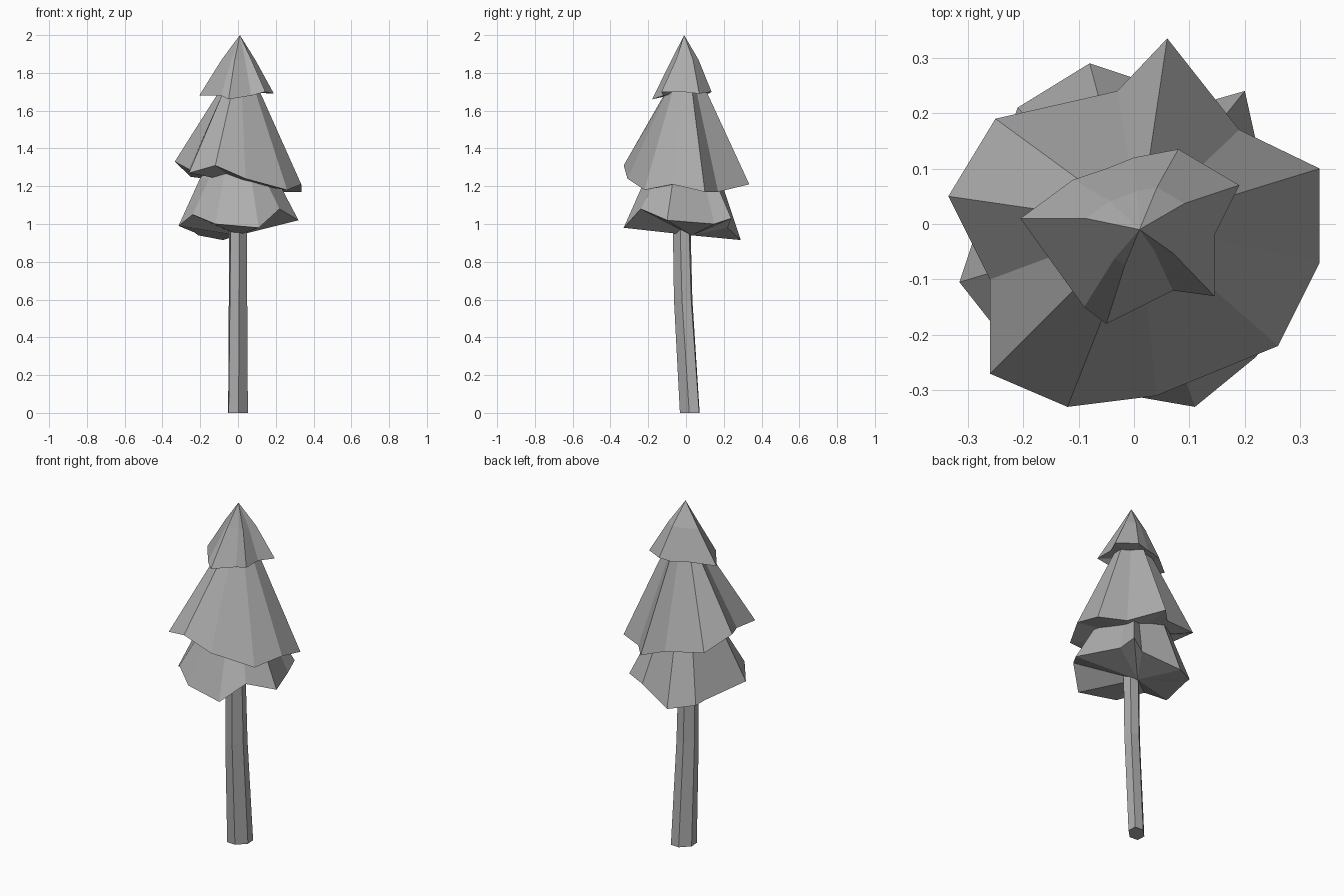
import bpy, bmesh
from math import cos, sin, pi
from mathutils import Vector, Matrix

old = bpy.data.objects.get("Cube")
if old:
    bpy.data.objects.remove(old, do_unlink=True)

grey = bpy.data.materials.new("plain grey")
grey.use_nodes = True
colour = (0.42, 0.42, 0.42, 1)
grey.diffuse_color = colour
grey.node_tree.nodes["Principled BSDF"].inputs["Base Color"].default_value = colour


def finish(name, bm):
    """Turn a bmesh into a flat shaded object."""
    bmesh.ops.recalc_face_normals(bm, faces=bm.faces)
    mesh = bpy.data.meshes.new(name)
    bm.to_mesh(mesh)
    bm.free()
    mesh.materials.append(grey)
    bpy.context.collection.objects.link(bpy.data.objects.new(name, mesh))


def bridge(bm, lower, upper):
    """Join two rings of equal length with quads."""
    count = len(lower)
    for i in range(count):
        j = (i + 1) % count
        bm.faces.new((lower[i], lower[j], upper[j], upper[i]))


def fan(bm, ring, tip):
    """Close a ring with triangles that meet at a tip."""
    centre = bm.verts.new(tip)
    for i in range(len(ring)):
        bm.faces.new((ring[i], ring[(i + 1) % len(ring)], centre))


def foliage(name, rim, neck_centre, neck_scale, tip, base):
    """A ragged cone: outer rim, narrower neck, pointed tip and closed underside."""
    bm = bmesh.new()
    axis = Vector((neck_centre[0], neck_centre[1], 0))
    outer = [bm.verts.new(p) for p in rim]
    neck = []
    for p in rim:
        offset = (Vector((p[0], p[1], 0)) - axis) * neck_scale
        neck.append(bm.verts.new(Vector(neck_centre) + offset))
    bridge(bm, outer, neck)
    fan(bm, neck, tip)
    fan(bm, outer, base)
    finish(name, bm)


# Trunk: a flattened six sided stem, turned diagonally, that leans and then straightens
def trunk(path, sides=6):
    bm = bmesh.new()
    turn = Matrix.Rotation(pi / 4, 3, 'Z')
    rings = []
    for y, z, long_radius, short_radius in path:
        ring = []
        for k in range(sides):
            angle = 2 * pi * k / sides
            spoke = turn @ Vector((long_radius * cos(angle), short_radius * sin(angle), 0))
            ring.append(bm.verts.new(spoke + Vector((0, y, z))))
        rings.append(ring)
    for lower, upper in zip(rings, rings[1:]):
        bridge(bm, lower, upper)
    bm.faces.new(rings[0])
    bm.faces.new(rings[-1])
    finish("trunk", bm)


trunk([(0.02, 0, 0.07, 0.045), (-0.015, 0.6, 0.06, 0.045), (-0.025, 1.1, 0.053, 0.045)])

# Foliage tiers, each rim listed counterclockwise from the right
foliage("lower_foliage",
        [(0.32, -0.1, 1.02), (0.22, 0.15, 1), (0.2, 0.24, 1.03), (0.13, 0.22, 0.98),
         (-0.08, 0.29, 0.915), (-0.21, 0.21, 0.94), (-0.23, 0.15, 0.955),
         (-0.315, -0.105, 0.99), (-0.24, -0.2, 1.05), (-0.12, -0.29, 1),
         (0.11, -0.33, 0.98), (0.22, -0.24, 1.08)],
        (0, -0.01, 1.24), 0.64, (0, 0, 1.5), (0, 0.03, 0.94))

foliage("middle_foliage",
        [(0.335, 0.1, 1.17), (0.19, 0.17, 1.17), (0.06, 0.335, 1.21), (-0.03, 0.24, 1.22),
         (-0.25, 0.19, 1.25), (-0.335, 0.05, 1.33), (-0.26, -0.1, 1.29),
         (-0.26, -0.27, 1.27), (-0.12, -0.33, 1.31), (0.04, -0.31, 1.24),
         (0.26, -0.22, 1.18), (0.335, -0.07, 1.21)],
        (0.01, 0, 1.69), 0.34, (0, 0, 1.85), (0, 0, 1.22))

foliage("top_foliage",
        [(0.19, 0.07, 1.69), (0.08, 0.135, 1.7), (0, 0.12, 1.69), (-0.05, 0.1, 1.7),
         (-0.11, 0.08, 1.7), (-0.205, 0.01, 1.68),
         (-0.09, -0.15, 1.68), (-0.05, -0.18, 1.66), (0.07, -0.12, 1.68),
         (0.145, -0.13, 1.7), (0.145, -0.02, 1.7)],
        (0.01, 0.01, 1.87), 0.45, (0.01, -0.01, 2), (0, 0, 1.7))
